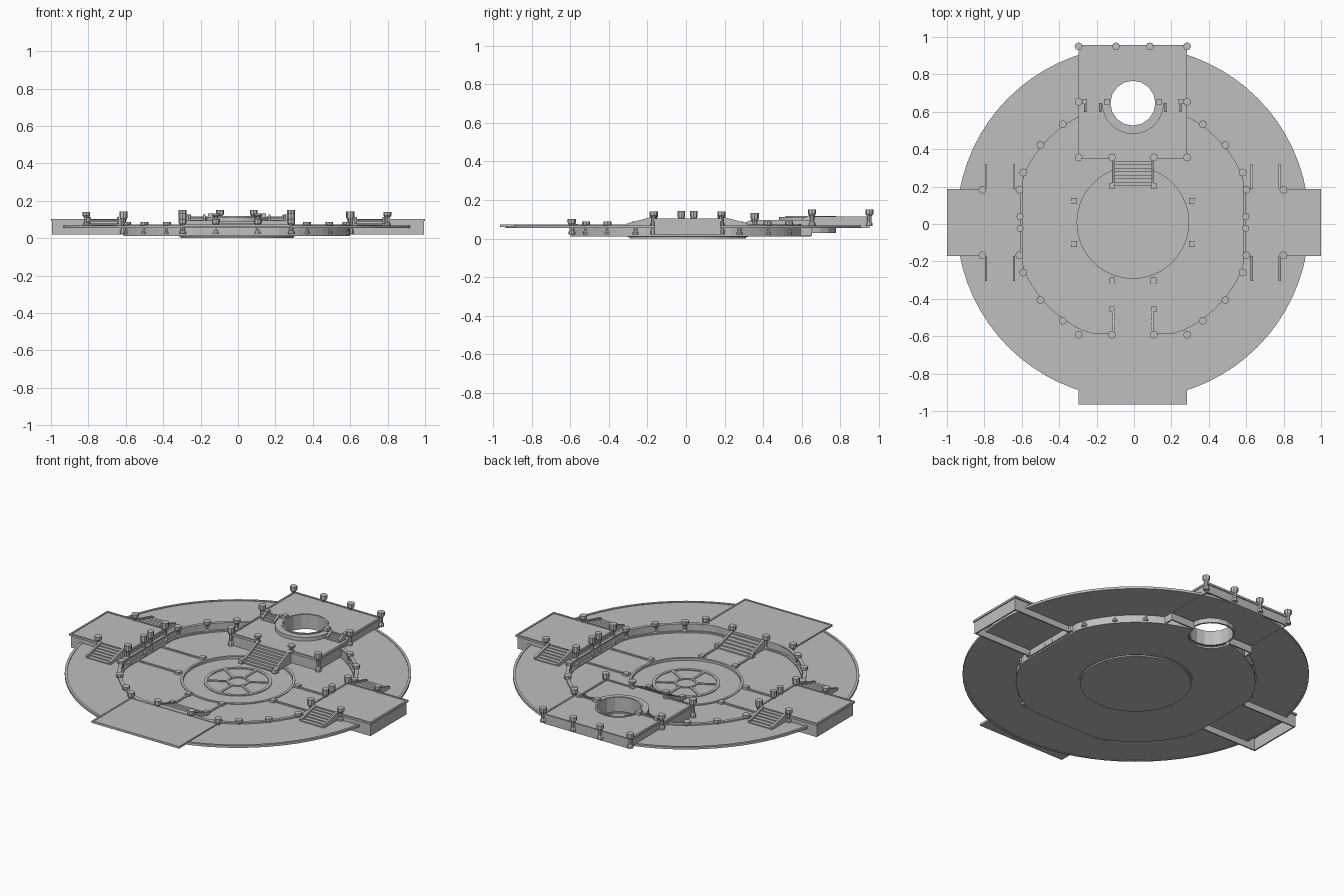
import bpy, bmesh
from math import sin, cos, pi, radians
from mathutils import Matrix, Vector

if "Cube" in bpy.data.objects:
    bpy.data.objects.remove(bpy.data.objects["Cube"])

stone = bpy.data.materials.new("grey_stone")
stone.use_nodes = True
GREY = (0.52, 0.52, 0.52, 1)
stone.diffuse_color = GREY
stone.node_tree.nodes["Principled BSDF"].inputs["Base Color"].default_value = GREY
SHIFT = Vector((-0.006, 0.008, 0))


def finish(name, bm):
    bmesh.ops.recalc_face_normals(bm, faces=bm.faces)
    bmesh.ops.translate(bm, verts=bm.verts, vec=SHIFT)
    me = bpy.data.meshes.new(name)
    bm.to_mesh(me)
    bm.free()
    me.materials.append(stone)
    ob = bpy.data.objects.new(name, me)
    bpy.context.collection.objects.link(ob)
    return ob


def circle(r, n=72, cx=0, cy=0):
    return [(cx + r * cos(2 * pi * i / n), cy + r * sin(2 * pi * i / n)) for i in range(n)]


def rect(x0, x1, y0, y1):
    return [(x0, y0), (x1, y0), (x1, y1), (x0, y1)]


def slab(name, pts, z0, z1):
    bm = bmesh.new()
    face = bm.faces.new([bm.verts.new((x, y, z0)) for x, y in pts])
    top = bmesh.ops.extrude_face_region(bm, geom=[face])["geom"]
    bmesh.ops.translate(bm, verts=[v for v in top if isinstance(v, bmesh.types.BMVert)],
                        vec=(0, 0, z1 - z0))
    return finish(name, bm)


def box(name, x0, x1, y0, y1, z0, z1):
    return slab(name, rect(min(x0, x1), max(x0, x1), min(y0, y1), max(y0, y1)), z0, z1)


def band(name, outer, inner, z0, z1):
    """Solid ring between two outlines with equal point counts."""
    bm = bmesh.new()
    loops = [[bm.verts.new((x, y, z)) for x, y in pts]
             for pts, z in ((outer, z0), (outer, z1), (inner, z1), (inner, z0))]
    n = len(outer)
    for k in range(4):
        a, b = loops[k], loops[(k + 1) % 4]
        for i in range(n):
            j = (i + 1) % n
            bm.faces.new((a[i], a[j], b[j], b[i]))
    return finish(name, bm)


def frame(name, x0, x1, y0, y1, t, z0, z1):
    return band(name, rect(x0, x1, y0, y1), rect(x0 + t, x1 - t, y0 + t, y1 - t), z0, z1)


def column(name, x, y, z0, h, s=1.0):
    """Eight-sided post with a foot, thin shaft and flared cap."""
    bm = bmesh.new()
    prof = [(0.017, 0), (0.017, 0.15), (0.011, 0.25), (0.012, 0.6), (0.021, 0.75), (0.021, 1)]
    rings = [[bm.verts.new((x + px * s, y + py * s, z0 + h * t)) for px, py in circle(r, 8)]
             for r, t in prof]
    for a, b in zip(rings, rings[1:]):
        for i in range(8):
            bm.faces.new((a[i], a[i - 1], b[i - 1], b[i]))
    bm.faces.new(rings[0])
    bm.faces.new(rings[-1])
    return finish(name, bm)


def side_prism(name, prof, width, x, y, angle):
    """Extrude a (run, height) profile sideways; run points along angle."""
    bm = bmesh.new()
    face = bm.faces.new([bm.verts.new((r, -width / 2, z)) for r, z in prof])
    out = bmesh.ops.extrude_face_region(bm, geom=[face])["geom"]
    bmesh.ops.translate(bm, verts=[v for v in out if isinstance(v, bmesh.types.BMVert)],
                        vec=(0, width, 0))
    bmesh.ops.transform(bm, verts=bm.verts,
                        matrix=Matrix.Translation((x, y, 0)) @ Matrix.Rotation(radians(angle), 4, 'Z'))
    return finish(name, bm)


def stairs(name, x, y, angle, width, run, high, low, n):
    """Flight going down along angle, with a sloping cheek on each side."""
    prof = [(0, low)]
    for i in range(n):
        z = high - (high - low) * i / n
        prof += [(run * i / n, z), (run * (i + 1) / n, z)]
    prof.append((run, low))
    side_prism(name + "_steps", prof, width, x, y, angle)
    a = radians(angle)
    cheek = [(0, low), (0, high + 0.014), (run, low + 0.014), (run, low)]
    for s in (-1, 1):
        off = s * width / 2
        side_prism(name + "_cheek", cheek, 0.012, x - sin(a) * off, y + cos(a) * off, angle)


def basin(r):
    """Round basin outline cut straight at the sides and the front."""
    lim = 0.6 + (r - 0.645)
    return [(max(-lim, min(lim, x)), max(-lim, y)) for x, y in circle(r)]


FLOOR, WALK, DECK, LOW, HIGH = 0.022, 0.065, 0.10, 0.09, 0.112
pierced = []

# Outer walkway, basin wall and floors
pierced.append(band("outer_walkway", circle(0.94), basin(0.645), 0.057, WALK))
band("outer_edge_trim", circle(0.942), circle(0.928), 0.055, 0.069)
pierced.append(band("basin_wall", basin(0.651), basin(0.641), 0.012, WALK))
pierced.append(band("basin_curb", basin(0.655), basin(0.635), WALK, 0.073))
pierced.append(band("basin_foot", basin(0.642), basin(0.630), FLOOR, 0.03))
pierced.append(band("basin_floor", basin(0.648), circle(0.30), 0.012, FLOOR))
slab("centre_floor", circle(0.302), 0, 0.012)
band("centre_curb", circle(0.312), circle(0.298), 0.008, 0.026)

# Wheel emblem on the centre floor
band("emblem_rim", circle(0.185, 48), circle(0.168, 48), 0.012, 0.017)
band("emblem_hub", circle(0.062, 24), circle(0.05, 24), 0.012, 0.017)
for k in range(6):
    side_prism("emblem_spoke", rect(0.06, 0.17, 0.012, 0.017), 0.014, 0, 0, 30 + 60 * k)

# Posts around the basin
for sx in (-1, 1):
    for sy in (-1, 1):
        for a in (24.5, 40, 54.5):
            column("basin_post", sx * 0.645 * cos(radians(a)), sy * 0.645 * sin(radians(a)),
                   FLOOR, 0.066)

# Side platforms with stairs, posts and floor paths
for s, end in ((-1, 0.994), (1, 1.006)):
    x0, x1 = sorted((s * 0.6, s * end))
    frame("side_platform_walls", x0 + 0.006, x1 - 0.006, -0.172, 0.172, 0.008, 0.02, 0.094)
    box("side_platform_deck", x0, x1, -0.18, 0.18, 0.092, DECK)
    frame("side_platform_trim", x0, x1, -0.18, 0.18, 0.01, DECK, 0.104)
    for t in (-1, 1):
        stairs("side_stairs", s * 0.71, t * 0.178, 90 * t, 0.15, 0.135, DECK, WALK, 6)
        column("platform_post", s * 0.805, t * 0.175, WALK, 0.075)
        column("platform_post", s * 0.607, t * 0.175, FLOOR, 0.12)
        column("platform_wall_post", s * 0.603, t * 0.032, FLOOR, 0.122, 0.9)
        box("side_path_curb", s * 0.31, s * 0.6, t * 0.104, t * 0.116, FLOOR, 0.029)
        box("side_path_block", s * 0.3, s * 0.33, t * 0.10, t * 0.13, FLOOR, 0.036)

# Front platform, its steps and path
box("front_platform", -0.29, 0.29, -0.972, -0.6, 0.06, 0.07)
frame("front_platform_trim", -0.29, 0.29, -0.972, -0.6, 0.01, 0.07, 0.073)
stairs("front_stairs", 0, -0.6, 90, 0.21, 0.15, 0.07, FLOOR, 6)
for s in (-1, 1):
    column("front_post", s * 0.29, -0.6, FLOOR, 0.08)
    column("front_post", s * 0.112, -0.6, FLOOR, 0.08)
    box("front_stair_block", s * 0.10, s * 0.125, -0.475, -0.45, FLOOR, 0.045)
    box("front_path_curb", s * 0.104, s * 0.116, -0.45, -0.31, FLOOR, 0.029)
    box("front_path_block", s * 0.095, s * 0.125, -0.325, -0.295, FLOOR, 0.036)

# Back terrace in two levels
pierced.append(frame("lower_terrace_walls", -0.285, 0.285, 0.35, 0.645, 0.008, 0.014, LOW - 0.005))
pierced.append(box("lower_terrace_deck", -0.29, 0.29, 0.343, 0.65, LOW - 0.008, LOW))
for s in (-1, 1):
    box("lower_terrace_trim", s * 0.28, s * 0.29, 0.343, 0.64, LOW, LOW + 0.006)
    box("lower_terrace_trim", s * 0.115, s * 0.29, 0.343, 0.353, LOW, LOW + 0.006)
pierced.append(frame("upper_terrace_walls", -0.285, 0.285, 0.64, 0.942, 0.008, 0.055, HIGH - 0.005))
pierced.append(box("upper_terrace_deck", -0.29, 0.29, 0.637, 0.948, HIGH - 0.008, HIGH))
pierced.append(frame("upper_terrace_trim", -0.29, 0.29, 0.637, 0.948, 0.01, HIGH, HIGH + 0.004))

# Round opening with its rim, and the curved landing in front of it
WX, WY = 0, 0.638
pierced.append(slab("opening_landing", circle(0.165, 32, WX, WY), LOW - 0.004, HIGH))
band("opening_tube", circle(0.13, 16, WX, WY), circle(0.12, 16, WX, WY), 0.03, 0.118)

# Terrace steps and posts
stairs("back_stairs", 0, 0.345, -90, 0.21, 0.15, LOW, FLOOR, 8)
for s in (-1, 1):
    stairs("terrace_stairs", s * 0.215, 0.64, -90, 0.08, 0.05, HIGH, LOW, 3)
    box("opening_block", s * 0.125, s * 0.155, 0.63, 0.66, HIGH, HIGH + 0.02)
    box("terrace_stair_block", s * 0.245, s * 0.27, 0.635, 0.66, HIGH, HIGH + 0.016)
    box("back_stair_block", s * 0.098, s * 0.125, 0.18, 0.21, FLOOR, 0.045)
    column("terrace_post", s * 0.112, 0.348, LOW, 0.042)
    column("terrace_post", s * 0.29, 0.348, FLOOR, 0.11)
    column("terrace_post", s * 0.29, 0.645, WALK, 0.086)
    column("terrace_post", s * 0.29, 0.942, WALK, 0.086)
    column("terrace_post", s * 0.09, 0.942, WALK, 0.086)

# Cut the round opening through every level
cutter = slab("opening_cutter", circle(0.125, 16, WX, WY), -0.1, 0.3)
for ob in pierced:
    mod = ob.modifiers.new("opening", 'BOOLEAN')
    mod.operation = 'DIFFERENCE'
    mod.solver = 'EXACT'
    mod.object = cutter
    bpy.context.view_layer.objects.active = ob
    bpy.ops.object.modifier_apply(modifier=mod.name)
bpy.data.objects.remove(cutter)
